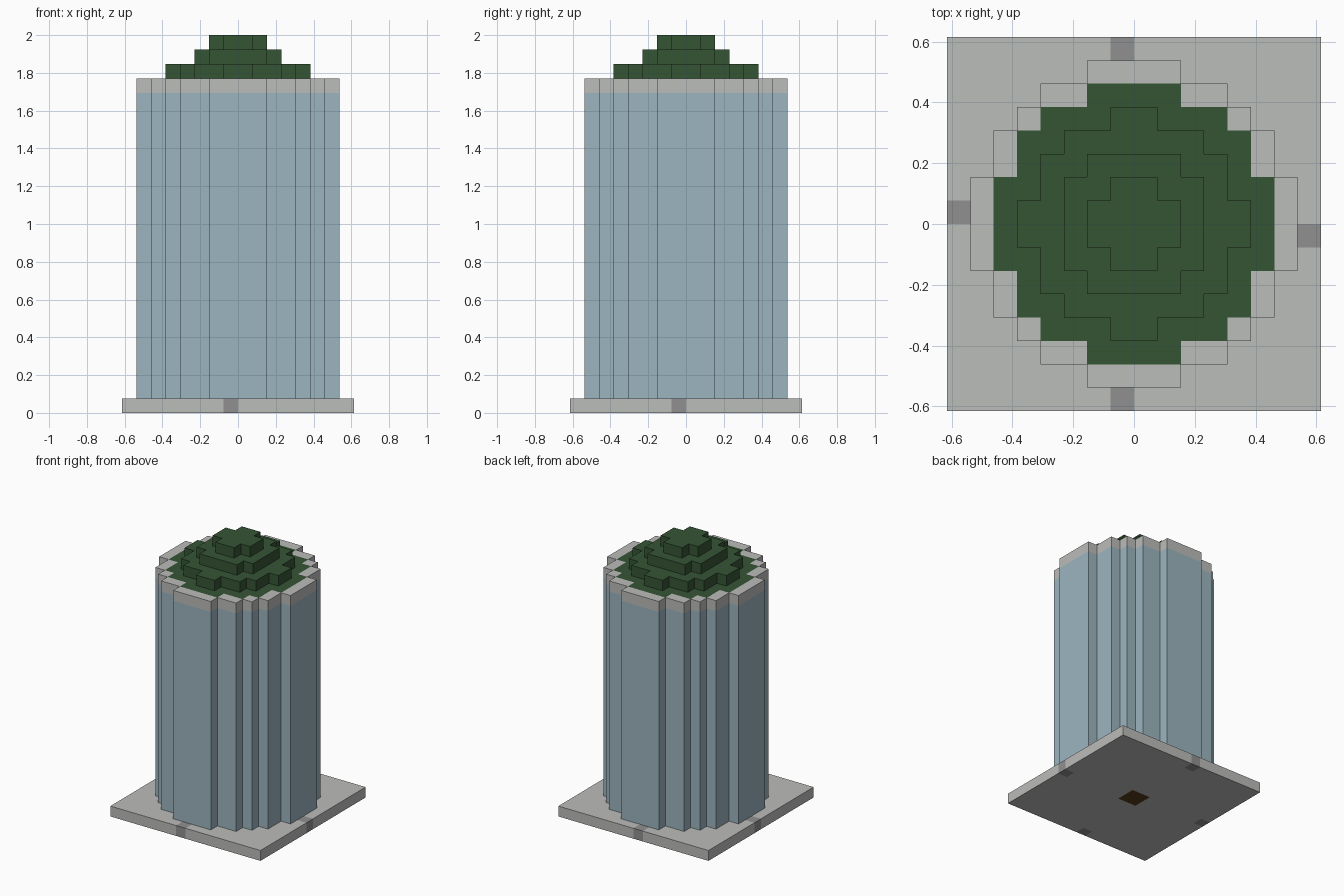
import bpy
import bmesh
from math import hypot

cube = bpy.data.objects.get("Cube")
if cube:
    bpy.data.objects.remove(cube, do_unlink=True)

UNIT = 2 / 26   # edge of one block


def material(name, rgb):
    mat = bpy.data.materials.new(name)
    mat.use_nodes = True
    color = (*rgb, 1)
    mat.diffuse_color = color
    bsdf = mat.node_tree.nodes["Principled BSDF"]
    bsdf.inputs["Base Color"].default_value = color
    bsdf.inputs["Roughness"].default_value = 0.9
    return mat


concrete = material("pale concrete", (0.50, 0.51, 0.49))
paving = material("dark paving", (0.28, 0.28, 0.28))
glass = material("blue glass", (0.33, 0.46, 0.52))
grass = material("green planting", (0.035, 0.09, 0.035))
soil = material("brown soil", (0.10, 0.045, 0.01))


def block_layer(name, bottom, top, inside, mats, rule=None):
    """Extrude every grid cell whose centre passes the inside test."""
    bm = bmesh.new()
    bmesh.ops.create_grid(bm, x_segments=16, y_segments=16, size=8)
    outside = []
    for f in bm.faces:
        c = f.calc_center_median()
        if not inside(c.x, c.y):
            outside.append(f)
    bmesh.ops.delete(bm, geom=outside, context='FACES')
    for v in bm.verts:
        v.co.z = bottom
    ext = bmesh.ops.extrude_face_region(bm, geom=bm.faces[:])
    for v in ext["geom"]:
        if isinstance(v, bmesh.types.BMVert):
            v.co.z = top
    bmesh.ops.recalc_face_normals(bm, faces=bm.faces)
    # Stacked layers need no underside
    if bottom > 0:
        hidden = [f for f in bm.faces if f.normal.z < -0.5]
        bmesh.ops.delete(bm, geom=hidden, context='FACES')
    if rule:
        for f in bm.faces:
            f.material_index = rule(f.calc_center_median(), f.normal)
    bmesh.ops.scale(bm, vec=(UNIT, UNIT, UNIT), verts=bm.verts)
    mesh = bpy.data.meshes.new(name)
    bm.to_mesh(mesh)
    bm.free()
    for mat in mats:
        mesh.materials.append(mat)
    obj = bpy.data.objects.new(name, mesh)
    bpy.context.collection.objects.link(obj)
    return obj


def disc(radius):
    return lambda x, y: hypot(x, y) < radius


# Base slab: a paved entrance block on each side, soil under the middle
def slab_rule(c, n):
    p = c - n * 0.5
    if abs(p.y) > 7 and -1 < p.x < 0:
        return 1
    if (p.x > 7 and -1 < p.y < 0) or (p.x < -7 and 0 < p.y < 1):
        return 1
    if n.z < -0.5 and max(abs(p.x), abs(p.y)) < 1:
        return 2
    return 0


block_layer("base_slab", 0, 1, lambda x, y: True, (concrete, paving, soil), slab_rule)

# Round glazed tower and its parapet with a flush planted roof
block_layer("glass_tower", 1, 22, disc(6.8), (glass,))
block_layer("roof_parapet", 22, 23, disc(6.8), (concrete, grass),
            lambda c, n: int(n.z > 0.5 and hypot(c.x, c.y) < 5.85))

# Stepped roof garden
for level, radius in enumerate((4.6, 3.2, 1.8)):
    block_layer(f"garden_step_{level + 1}", 23 + level, 24 + level, disc(radius), (grass,))
